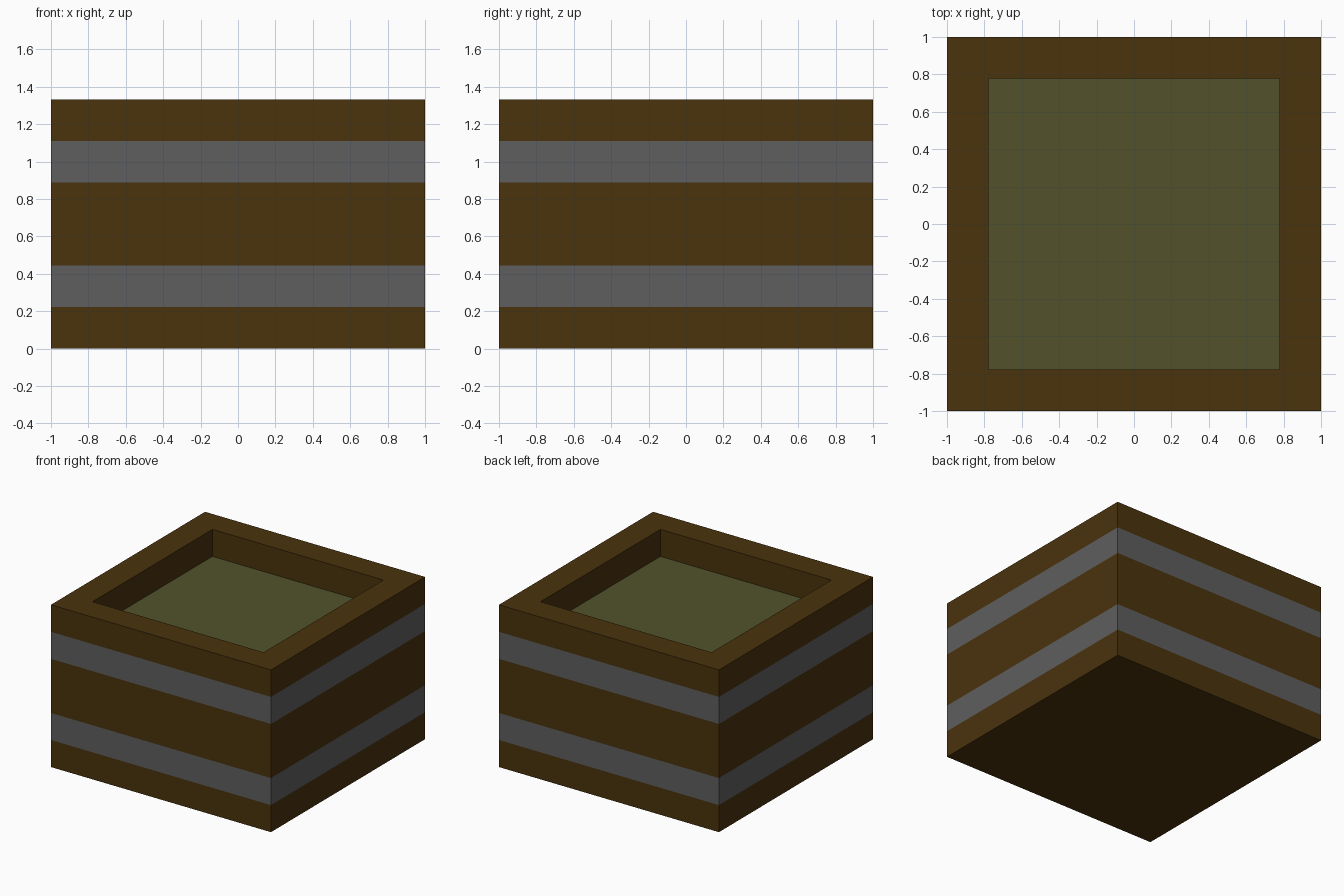
import bpy, bmesh

if "Cube" in bpy.data.objects:
    bpy.data.objects.remove(bpy.data.objects["Cube"])

U = 2 / 9            # band module
INNER = 1 - U        # half width of the opening
TOP = 6 * U


def material(name, color):
    m = bpy.data.materials.new(name)
    m.diffuse_color = (*color, 1)
    m.use_nodes = True
    m.node_tree.nodes["Principled BSDF"].inputs["Base Color"].default_value = m.diffuse_color
    return m


wood = material("dark_wood", (0.0685, 0.0331, 0.0040))
metal = material("grey_metal", (0.112, 0.112, 0.117))
soil = material("olive_soil", (0.0844, 0.0844, 0.0252))


def ring(bm, half, z):
    return [bm.verts.new((x * half, y * half, z))
            for x, y in ((-1, -1), (1, -1), (1, 1), (-1, 1))]


def finish(bm, name, mats):
    me = bpy.data.meshes.new(name)
    bm.to_mesh(me)
    bm.free()
    for m in mats:
        me.materials.append(m)
    ob = bpy.data.objects.new(name, me)
    bpy.context.collection.objects.link(ob)


# Box: outer wall split at band heights, flat rim, inner wall down to the soil
bm = bmesh.new()
profile = [(1, k * U) for k in (0, 1, 2, 4, 5, 6)] + [(INNER, TOP), (INNER, TOP - U)]
rings = [ring(bm, h, z) for h, z in profile]
bm.faces.new(rings[0][::-1])
for i, (a, b) in enumerate(zip(rings, rings[1:])):
    for k in range(4):
        n = (k + 1) % 4
        f = bm.faces.new((a[k], a[n], b[n], b[k]))
        f.material_index = 1 if i in (1, 3) else 0   # metal bands
finish(bm, "planter_box", [wood, metal])

# Soil: sunken fill
bm = bmesh.new()
bm.faces.new(ring(bm, INNER, TOP - U))
finish(bm, "soil", [soil])
